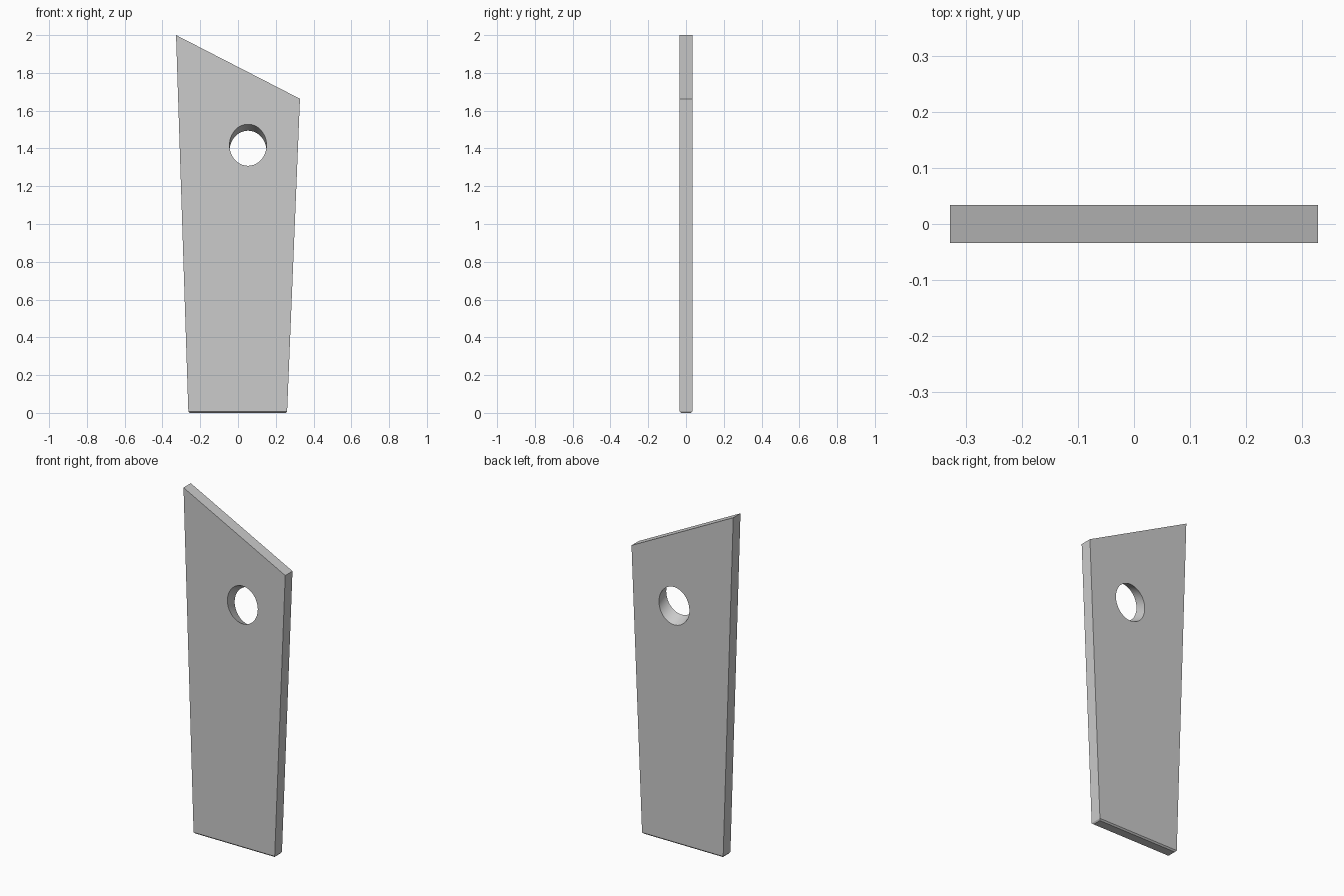
import bpy, bmesh, math

if "Cube" in bpy.data.objects:
    bpy.data.objects.remove(bpy.data.objects["Cube"])

HALF = 0.0335      # half thickness
CHAMFER = 0.008    # small chamfer around the foot

# Tapered slab with a slanted top, built from stacked outlines
# each row: left (x, z), right (x, z), half thickness
rows = [
    ((-0.256, 0.0), (0.254, 0.0), HALF - CHAMFER),
    ((-0.263, CHAMFER), (0.260, CHAMFER), HALF),
    ((-0.328, 2.0), (0.328, 1.663), HALF),
]
bm = bmesh.new()
rings = []
for (lx, lz), (rx, rz), h in rows:
    corners = [(lx, -h, lz), (rx, -h, rz), (rx, h, rz), (lx, h, lz)]
    rings.append([bm.verts.new(c) for c in corners])
for low, high in zip(rings, rings[1:]):
    for i in range(4):
        j = (i + 1) % 4
        bm.faces.new((low[i], low[j], high[j], high[i]))
bm.faces.new(rings[0][::-1])
bm.faces.new(rings[-1])
bmesh.ops.recalc_face_normals(bm, faces=bm.faces)
mesh = bpy.data.meshes.new("slab")
bm.to_mesh(mesh)
bm.free()
slab = bpy.data.objects.new("slab", mesh)
bpy.context.collection.objects.link(slab)

# Round hole, tilted downwards towards the back
tilt = math.radians(27)
bpy.ops.mesh.primitive_cylinder_add(vertices=64, radius=0.098, depth=0.6,
                                    location=(0.053, 0, 1.401),
                                    rotation=(-math.pi / 2 - tilt, 0, 0))
cutter = bpy.context.object
cutter.name = "hole_cutter"
cutter.hide_render = True

bpy.ops.object.select_all(action='DESELECT')
slab.select_set(True)
bpy.context.view_layer.objects.active = slab
cut = slab.modifiers.new("hole", 'BOOLEAN')
cut.operation = 'DIFFERENCE'
cut.solver = 'EXACT'
cut.object = cutter
bpy.ops.object.modifier_apply(modifier=cut.name)
bpy.data.objects.remove(cutter, do_unlink=True)

# Smooth hole wall, crisp slab edges
bpy.ops.object.shade_smooth_by_angle(angle=math.radians(20))
